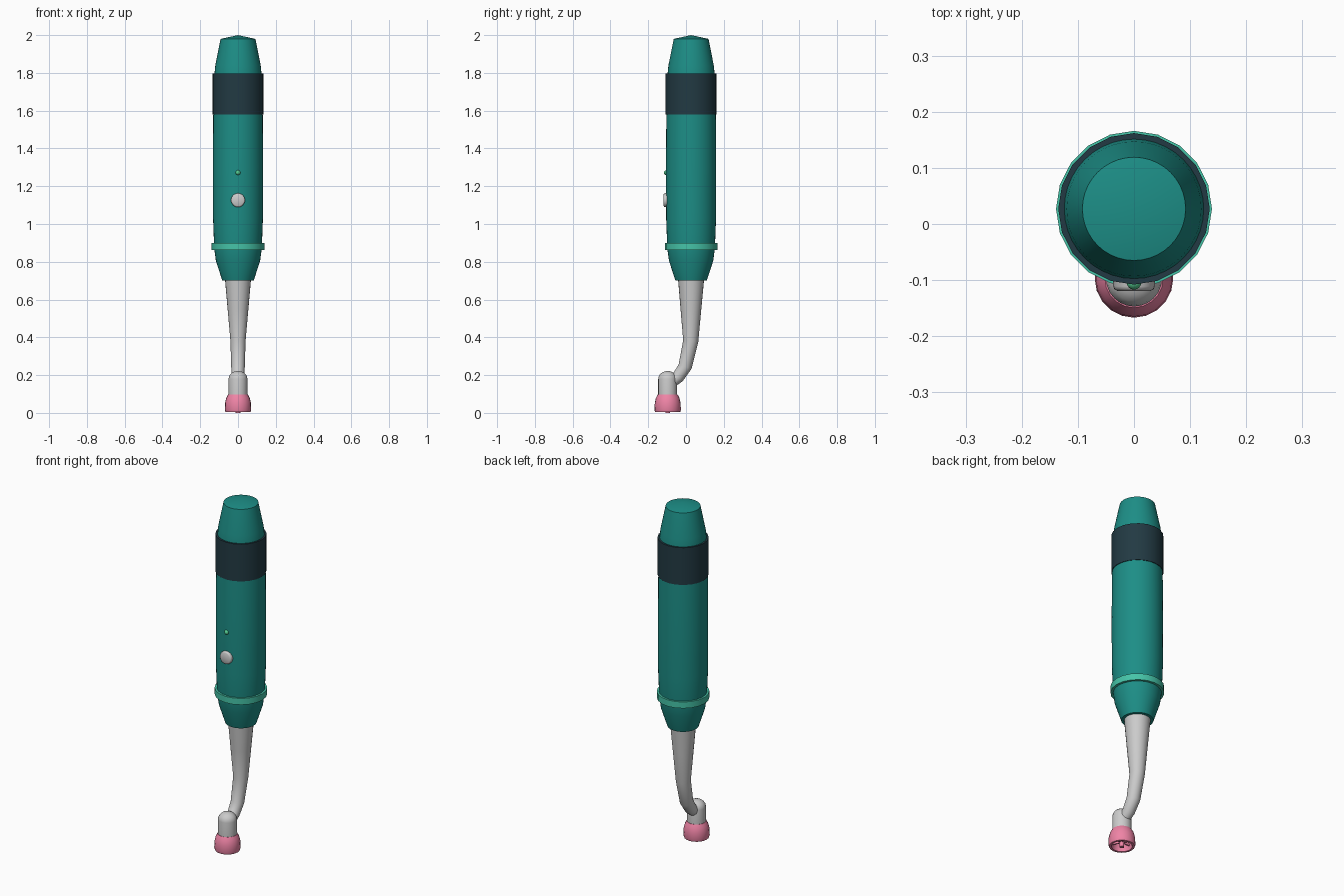
import bpy, bmesh, math
from mathutils import Vector, Matrix

if "Cube" in bpy.data.objects:
    bpy.data.objects.remove(bpy.data.objects["Cube"])

BODY_Y, HEAD_Y = 0.027, -0.097


def material(name, rgb):
    m = bpy.data.materials.new(name)
    m.diffuse_color = (*rgb, 1)
    m.use_nodes = True
    m.node_tree.nodes["Principled BSDF"].inputs["Base Color"].default_value = m.diffuse_color
    return m


TEAL = material("teal", (0.012, 0.27, 0.24))
DARK = material("dark_slate", (0.016, 0.042, 0.056))
MINT = material("mint", (0.06, 0.55, 0.39))
PINK = material("pink", (0.86, 0.23, 0.38))
GREEN = material("green", (0.09, 0.60, 0.28))


def finish(bm, name, mat, angle=30):
    bmesh.ops.recalc_face_normals(bm, faces=bm.faces)
    me = bpy.data.meshes.new(name)
    bm.to_mesh(me)
    bm.free()
    ob = bpy.data.objects.new(name, me)
    bpy.context.collection.objects.link(ob)
    if mat:
        me.materials.append(mat)
    bpy.ops.object.select_all(action='DESELECT')
    ob.select_set(True)
    bpy.context.view_layer.objects.active = ob
    bpy.ops.object.shade_smooth_by_angle(angle=math.radians(angle))
    return ob


def skin(bm, rings, closed=False):
    """Bridge rings of vertices; a ring of one vertex is a pole."""
    pairs = list(zip(rings, rings[1:]))
    if closed:
        pairs.append((rings[-1], rings[0]))
    for a, b in pairs:
        n = max(len(a), len(b))
        for i in range(n):
            j = (i + 1) % n
            quad = [a[i % len(a)], a[j % len(a)], b[j % len(b)], b[i % len(b)]]
            bm.faces.new(list(dict.fromkeys(quad)))


def lathe(name, profile, centre, mat=None, n=32, closed=False, turn=None, angle=30):
    """Revolve (radius, height) points about z, optionally turned, then placed."""
    bm = bmesh.new()
    rings = []
    for r, z in profile:
        k = n if r > 0 else 1
        rings.append([bm.verts.new((r * math.sin(math.tau * i / n),
                                    r * math.cos(math.tau * i / n), z)) for i in range(k)])
    skin(bm, rings, closed)
    if turn:
        bm.transform(turn)
    bm.transform(Matrix.Translation(centre))
    return finish(bm, name, mat, angle)


# Handle with tapered ends and a shallow cone cap
lathe("handle", [(0, .70), (.083, .70), (.117, .805), (.126, .87), (.132, 1.03),
                 (.133, 1.30), (.131, 1.58), (.125, 1.79), (.120, 1.84),
                 (.092, 1.98), (0, 2.0)], (0, BODY_Y, 0), TEAL, 40)

# Grip band and accent ring
for name, r, z0, z1, mat in (("grip_band", .135, 1.58, 1.797, DARK),
                             ("accent_ring", .139, .863, .900, MINT)):
    lathe(name, [(.115, z0), (r, z0), (r, z1), (.115, z1)], (0, BODY_Y, 0), mat, 20, True)

# Button and indicator light on the front
to_front = Matrix.Rotation(math.pi / 2, 4, 'X')
lathe("button", [(0, -.02), (.037, -.02), (.037, .006), (.035, .011), (.030, .014), (0, .0145)],
      (0, -.105, 1.126), None, 24, turn=to_front, angle=50)
bm = bmesh.new()
bmesh.ops.create_uvsphere(bm, u_segments=16, v_segments=10, radius=.013)
bm.transform(Matrix.Translation((0, -.104, 1.272)))
finish(bm, "indicator_light", GREEN)

# Curved tapering neck: rings swept along (y, z, radius)
path = [(.027, .72, .070), (.026, .55, .055), (.025, .38, .040),
        (-.005, .245, .036), (-.042, .190, .033), (-.095, .150, .030)]
bm = bmesh.new()
rings = []
for i, (y, z, r) in enumerate(path):
    a, b = path[max(i - 1, 0)], path[min(i + 1, len(path) - 1)]
    t = Vector((0, b[0] - a[0], b[1] - a[1])).normalized()
    side = Vector((1, 0, 0))
    up = t.cross(side)
    rings.append([bm.verts.new(Vector((0, y, z)) + r * (math.cos(u) * side + math.sin(u) * up))
                  for u in (math.tau * k / 24 for k in range(24))])
skin(bm, rings)
bm.faces.new(rings[0])
bm.faces.new(rings[-1])
finish(bm, "neck", None, 40)

# Domed head
dome = [(.05 * math.cos(a), .18 + .042 * math.sin(a))
        for a in (math.radians(d) for d in (0, 18, 36, 54, 72))]
lathe("head", [(0, .095), (.05, .095)] + dome + [(0, .222)], (0, HEAD_Y, 0), None, 24)

# Hollow polishing cup
lathe("cup", [(0, .098), (.052, .098), (.062, .080), (.068, .055), (.070, .016), (.066, .004),
              (.054, .004), (.050, .028), (.040, .048), (0, .052)],
      (0, HEAD_Y, 0), PINK, 20, angle=35)

# Hub and ribs inside the cup
lathe("cup_hub", [(0, .056), (.012, .056), (.012, 0), (0, 0)], (0, HEAD_Y, 0), PINK, 16)
for k in range(6):
    bm = bmesh.new()
    bmesh.ops.create_cube(bm, size=1)
    bm.transform(Matrix.Translation((0, HEAD_Y, 0)) @ Matrix.Rotation(math.tau * k / 6, 4, 'Z')
                 @ Matrix.Translation((.03, 0, .04)) @ Matrix.Diagonal((.044, .006, .03, 1)))
    finish(bm, f"cup_rib_{k + 1}", PINK)
